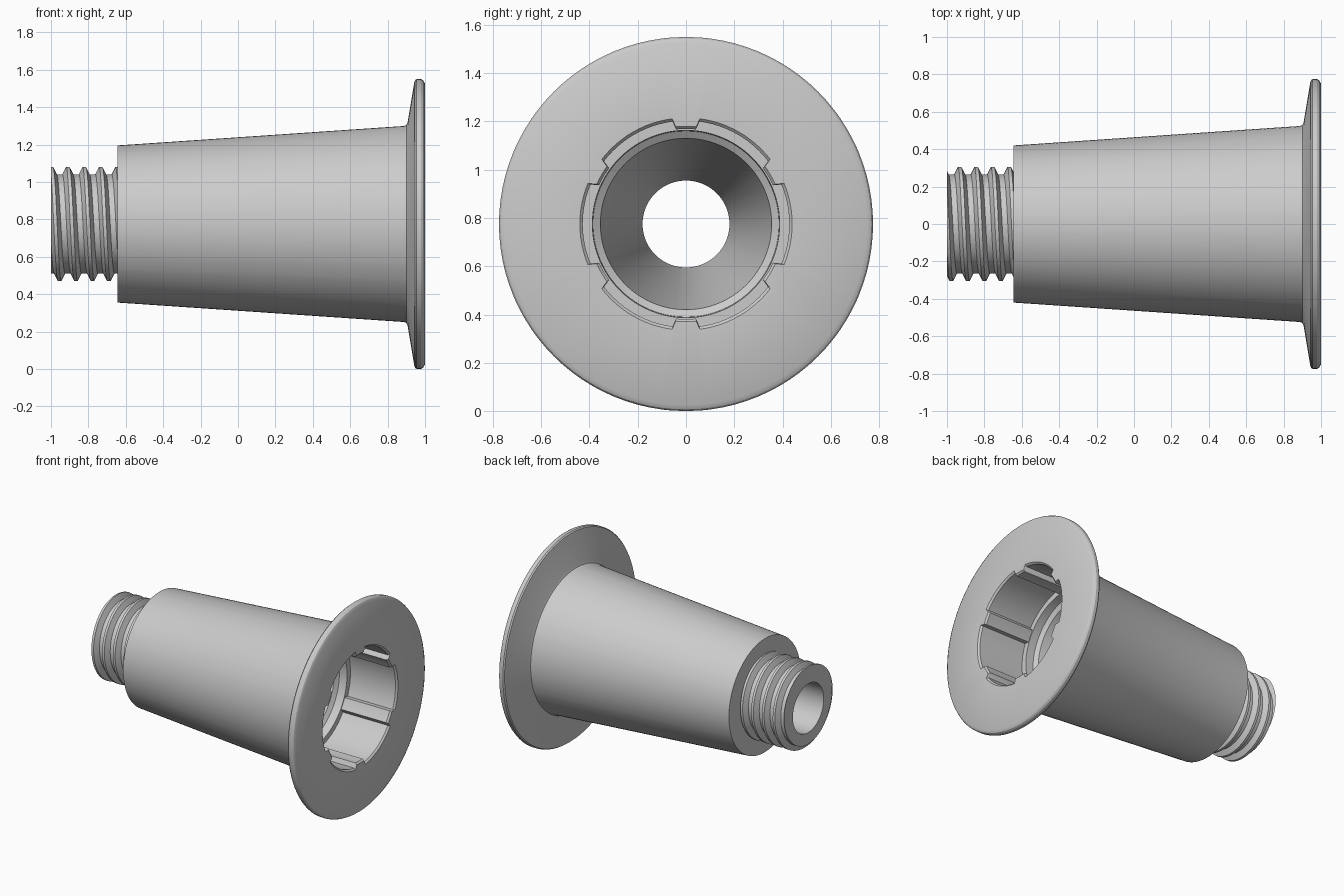
import bpy, bmesh, math

if "Cube" in bpy.data.objects:
    bpy.data.objects.remove(bpy.data.objects["Cube"])

AXIS_Z = 0.775      # height of the turning axis
NECK_X = -0.645     # where the threaded neck meets the body

grey = bpy.data.materials.new("plain grey")
grey.use_nodes = True
colour = (0.6, 0.6, 0.6, 1)
grey.diffuse_color = colour
grey.node_tree.nodes["Principled BSDF"].inputs["Base Color"].default_value = colour


def finish(name, bm):
    mesh = bpy.data.meshes.new(name)
    bm.to_mesh(mesh)
    bm.free()
    mesh.materials.append(grey)
    obj = bpy.data.objects.new(name, mesh)
    bpy.context.collection.objects.link(obj)
    obj.location.z = AXIS_Z
    bpy.ops.object.select_all(action="DESELECT")
    obj.select_set(True)
    bpy.context.view_layer.objects.active = obj
    bpy.ops.object.shade_smooth_by_angle(angle=math.radians(30))
    return obj


def point(x, r, a):
    return (x, r * math.cos(a), r * math.sin(a))


def skin(bm, rows, closed):
    """Join neighbouring rows of vertices with quads."""
    for row, nxt in zip(rows, rows[1:]):
        n = len(row)
        for i in range(n if closed else n - 1):
            j = (i + 1) % n
            bm.faces.new((row[i], row[j], nxt[j], nxt[i]))


# Angles around the axis, with six ribs centred at 30, 90, 150... degrees
sector = [-7.5, -6, -4.5, 0, 4.5, 6] + [7.5 + 3.75 * i for i in range(12)]
angles = [(math.radians(30 + 60 * k + a), abs(a) < 6.5)
          for k in range(6) for a in sector]

# Body, flange, ribbed socket and bore: (x, radius, radius on the ribs)
stations = [(NECK_X, 0.25), (NECK_X, 0.42), (0.888, 0.524), (0.9, 0.529), (0.907, 0.545),
            (0.942, 0.755), (0.946, 0.768), (0.955, 0.775), (0.978, 0.775),
            (0.99, 0.768), (1.0, 0.75),
            (1.0, 0.44, 0.405), (0.988, 0.428, 0.394), (0.62, 0.428, 0.394),
            (0.62, 0.388), (0.56, 0.385), (0.54, 0.355), (-0.5, 0.18),
            (-1.0, 0.18), (-1.0, 0.262)]
bm = bmesh.new()
rows = []
for x, r, *rib in stations:
    rows.append([bm.verts.new(point(x, rib[0] if rib and on_rib else r, a))
                 for a, on_rib in angles])
skin(bm, rows, True)
bmesh.ops.recalc_face_normals(bm, faces=bm.faces)
finish("flanged_body", bm)

# Helical thread on the neck, trimmed flat at both ends
PITCH, STEPS, TURNS = 0.088, 72, 8
ROOT, CREST = 0.265, 0.305
profile = [(0, ROOT), (0.02, CREST), (0.038, CREST), (0.058, ROOT), (PITCH, ROOT)]
bm = bmesh.new()
rows = []
for s in range(STEPS * TURNS + 1):
    a = 2 * math.pi * s / STEPS
    start = -1.137 + PITCH * s / STEPS
    rows.append([bm.verts.new(point(start + dx, r, a)) for dx, r in profile])
skin(bm, rows, False)
bmesh.ops.remove_doubles(bm, verts=bm.verts, dist=0.0005)
for x, side in ((-1.0, -1), (NECK_X, 1)):
    bmesh.ops.bisect_plane(bm, geom=bm.verts[:] + bm.edges[:] + bm.faces[:],
                           plane_co=(x, 0, 0), plane_no=(side, 0, 0), clear_outer=True)

# Close the outer end of the thread down to the neck
rim = [e for e in bm.edges if e.is_boundary and all(abs(v.co.x + 1) < 0.001 for v in e.verts)]
new = bmesh.ops.extrude_edge_only(bm, edges=rim)["geom"]
for v in new:
    if isinstance(v, bmesh.types.BMVert):
        scale = 0.26 / math.hypot(v.co.y, v.co.z)
        v.co.y *= scale
        v.co.z *= scale
bmesh.ops.recalc_face_normals(bm, faces=bm.faces)
finish("threaded_neck", bm)
